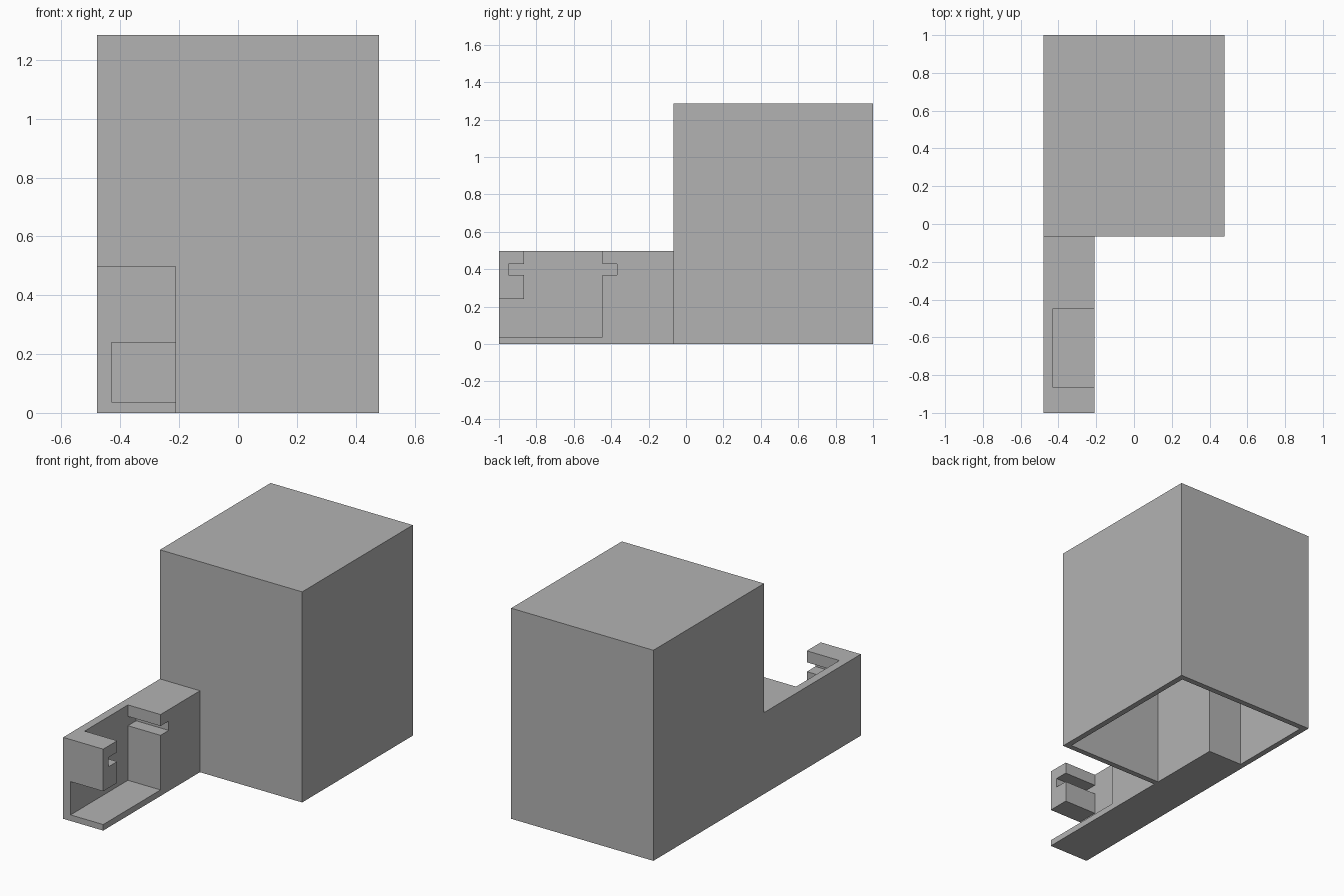
import bpy
import bmesh
from mathutils import Vector

if "Cube" in bpy.data.objects:
    bpy.data.objects.remove(bpy.data.objects["Cube"])

grey = bpy.data.materials.new("plain grey")
grey.diffuse_color = (0.45, 0.45, 0.45, 1)
grey.use_nodes = True
grey.node_tree.nodes["Principled BSDF"].inputs["Base Color"].default_value = grey.diffuse_color


def prism(name, points, direction):
    """Extrude a closed outline of 3D points along a vector."""
    bm = bmesh.new()
    face = bm.faces.new([bm.verts.new(p) for p in points])
    ext = bmesh.ops.extrude_face_region(bm, geom=[face])
    verts = [g for g in ext["geom"] if isinstance(g, bmesh.types.BMVert)]
    bmesh.ops.translate(bm, verts=verts, vec=Vector(direction))
    bmesh.ops.recalc_face_normals(bm, faces=bm.faces)
    mesh = bpy.data.meshes.new(name)
    bm.to_mesh(mesh)
    bm.free()
    mesh.materials.append(grey)
    obj = bpy.data.objects.new(name, mesh)
    bpy.context.collection.objects.link(obj)
    return obj


def plan(name, outline, z0, z1):
    return prism(name, [(x, y, z0) for x, y in outline], (0, 0, z1 - z0))


def side(name, outline, x0, x1):
    return prism(name, [(x0, y, z) for y, z in outline], (x1 - x0, 0, 0))


def rect(a0, b0, a1, b1):
    return [(a0, b0), (a1, b0), (a1, b1), (a0, b1)]


def cut(obj, cutter):
    mod = obj.modifiers.new("cut", "BOOLEAN")
    mod.operation = "DIFFERENCE"
    mod.solver = "EXACT"
    mod.object = cutter
    bpy.context.view_layer.objects.active = obj
    bpy.ops.object.modifier_apply(modifier=mod.name)
    bpy.data.objects.remove(cutter)


# Tall housing, open below, with a solid corner column left inside
housing = plan("housing", rect(-0.48, -0.067, 0.48, 1.0), 0, 1.285)
cavity = plan("cavity_cutter", [(-0.445, 0.43), (-0.21, 0.43), (-0.21, -0.033),
                                (0.445, -0.033), (0.445, 0.965), (-0.445, 0.965)],
              -0.2, 1.25)
cut(housing, cavity)

# Arm with a slotted pocket open to the right, top and lower front
arm = side("arm", rect(-1.0, 0, -0.067, 0.497), -0.48, -0.21)
pocket = side("pocket_cutter", [
    (-1.1, 0.037), (-0.447, 0.037), (-0.447, 0.37), (-0.368, 0.37),
    (-0.368, 0.427), (-0.447, 0.427), (-0.447, 0.6), (-0.865, 0.6),
    (-0.865, 0.427), (-0.948, 0.427), (-0.948, 0.37), (-0.865, 0.37),
    (-0.865, 0.24), (-1.1, 0.24)], -0.43, -0.1)
cut(arm, pocket)
